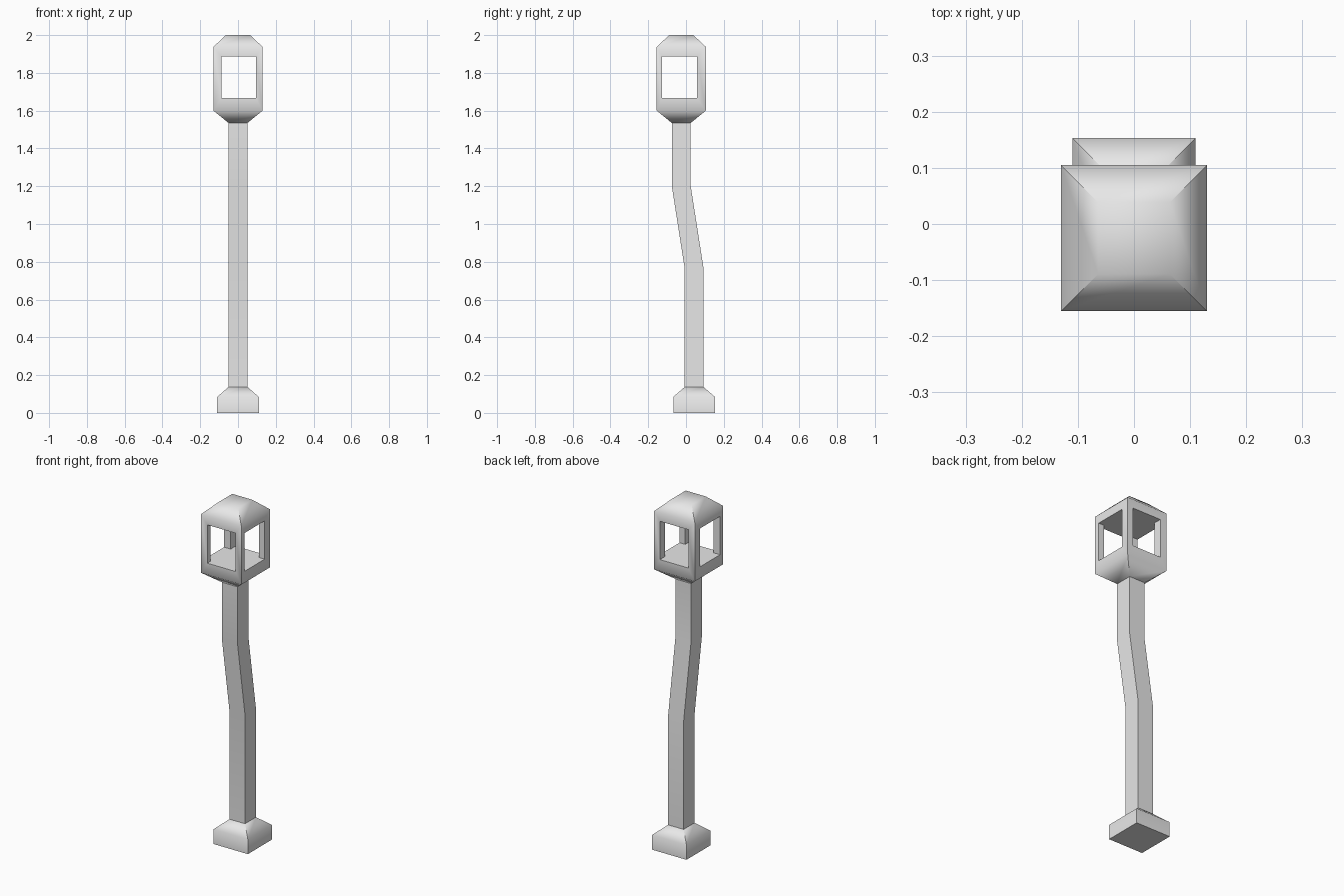
import bpy
import bmesh

cube = bpy.data.objects.get("Cube")
if cube:
    bpy.data.objects.remove(cube, do_unlink=True)

grey = bpy.data.materials.new("plain_grey")
grey.use_nodes = True
grey.diffuse_color = (0.8, 0.8, 0.8, 1)
grey.node_tree.nodes["Principled BSDF"].inputs["Base Color"].default_value = (0.8, 0.8, 0.8, 1)

LOW_Y, HIGH_Y = 0.043, -0.025   # post axis below and above the bend
POST = 0.05                     # half width of the post


def square_loft(name, rings, half_x=None):
    """Closed solid through square rings given as (centre y, z, half width)."""
    bm = bmesh.new()
    loops = []
    for y, z, h in rings:
        loops.append([bm.verts.new((sx * h, y + sy * h, z))
                      for sx, sy in ((-1, -1), (1, -1), (1, 1), (-1, 1))])
    for a, b in zip(loops, loops[1:]):
        for i in range(4):
            j = (i + 1) % 4
            bm.faces.new((a[i], a[j], b[j], b[i]))
    bm.faces.new(loops[0][::-1])
    bm.faces.new(loops[-1])
    mesh = bpy.data.meshes.new(name)
    bm.to_mesh(mesh)
    bm.free()
    mesh.materials.append(grey)
    obj = bpy.data.objects.new(name, mesh)
    bpy.context.collection.objects.link(obj)
    return obj


def cut_window(obj, centre, size):
    """Cut a straight box opening through the object."""
    bpy.ops.mesh.primitive_cube_add(size=1, location=centre)
    cutter = bpy.context.object
    cutter.name = "window_cutter"
    cutter.hide_render = True
    cutter.scale = size
    cutter.data.materials.append(grey)
    mod = obj.modifiers.new("window", "BOOLEAN")
    mod.operation = "DIFFERENCE"
    mod.solver = "EXACT"
    mod.object = cutter
    bpy.context.view_layer.update()
    graph = bpy.context.evaluated_depsgraph_get()
    mesh = bpy.data.meshes.new_from_object(obj.evaluated_get(graph))
    obj.modifiers.clear()
    obj.data = mesh
    bpy.data.objects.remove(cutter, do_unlink=True)


# Foot with sloped shoulders
base = square_loft("base", [(LOW_Y, 0, 0.11), (LOW_Y, 0.085, 0.11), (LOW_Y, 0.137, POST)])

# Bent square post
post = square_loft("post", [(LOW_Y, 0.137, POST), (LOW_Y, 0.765, POST),
                            (HIGH_Y, 1.2, POST), (HIGH_Y, 1.535, POST)])

# Lantern head with funnel neck and chamfered roof
lantern = square_loft("lantern", [(HIGH_Y, 1.535, POST), (HIGH_Y, 1.6, 0.13),
                                  (HIGH_Y, 1.938, 0.13), (HIGH_Y, 2.0, 0.064)])

# Openings through all four sides, leaving corner pillars
sill, head = 1.666, 1.888
mid, tall = (sill + head) / 2, head - sill
cut_window(lantern, (0.003, HIGH_Y, mid), (0.182, 1, tall))
cut_window(lantern, (0, -0.034, mid), (1, 0.185, tall))

# Soft shading over the shoulders, crisp corners
bpy.ops.object.select_all(action="DESELECT")
for part in (base, post, lantern):
    part.select_set(True)
    bpy.context.view_layer.objects.active = part
bpy.ops.object.shade_smooth_by_angle(angle=0.9)
